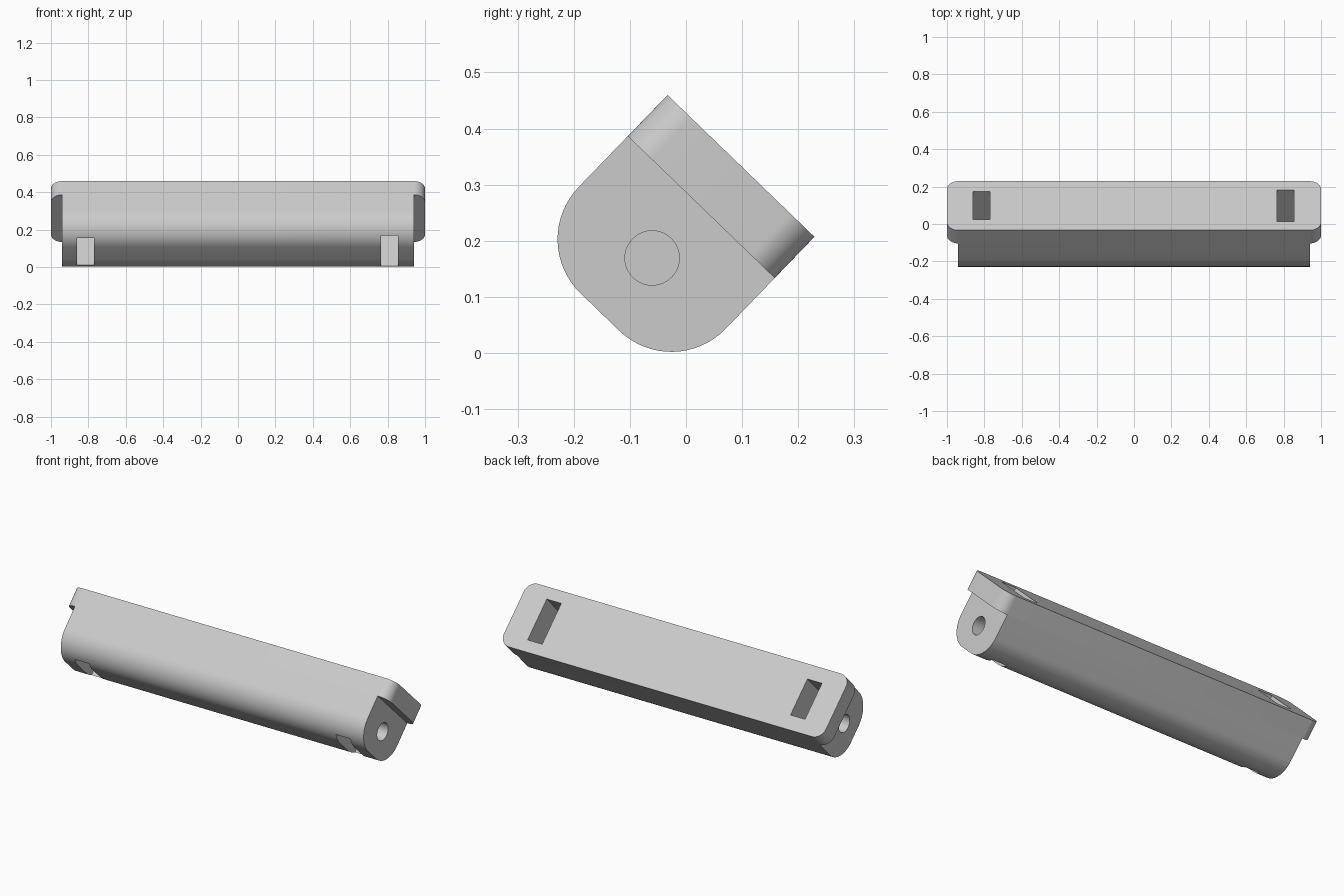
import bpy, bmesh, math
from mathutils import Matrix, Vector

default = bpy.data.objects.get("Cube")
if default:
    bpy.data.objects.remove(default, do_unlink=True)

grey = bpy.data.materials.new("plain grey")
grey.use_nodes = True
colour = (0.6, 0.6, 0.6, 1)
grey.diffuse_color = colour
grey.node_tree.nodes["Principled BSDF"].inputs["Base Color"].default_value = colour

# Sizes in the part's own tilted frame: x long, y across, z out of the plate
HALF_WIDTH, PLATE, DEPTH = 0.182, 0.102, 0.362
BODY_END, BODY_ROUND, PLATE_ROUND = 0.94, 0.134, 0.06
TILT = Matrix.Translation((0, 0.098, 0.3335)) @ Matrix.Rotation(math.radians(-44), 4, "X")


def arc(cx, cy, r, start, steps=16):
    """Quarter circle of points, anticlockwise from start degrees."""
    angles = [math.radians(start + 90 * i / steps) for i in range(steps + 1)]
    return [(cx + r * math.cos(a), cy + r * math.sin(a)) for a in angles]


def extrude(name, outline, to_3d, sweep):
    """Solid made by sweeping a flat outline along a vector."""
    bm = bmesh.new()
    face = bm.faces.new([bm.verts.new(to_3d(*p)) for p in outline])
    result = bmesh.ops.extrude_face_region(bm, geom=[face])
    moved = [g for g in result["geom"] if isinstance(g, bmesh.types.BMVert)]
    bmesh.ops.translate(bm, verts=moved, vec=Vector(sweep))
    bmesh.ops.recalc_face_normals(bm, faces=bm.faces)
    mesh = bpy.data.meshes.new(name)
    bm.to_mesh(mesh)
    bm.free()
    mesh.materials.append(grey)
    obj = bpy.data.objects.new(name, mesh)
    bpy.context.collection.objects.link(obj)
    obj.matrix_world = TILT
    return obj


# Body: bar with two rounded lower edges
c, low = HALF_WIDTH - BODY_ROUND, BODY_ROUND - DEPTH
section = [(-HALF_WIDTH, -PLATE)] + arc(-c, low, BODY_ROUND, 180)
section += arc(c, low, BODY_ROUND, 270) + [(HALF_WIDTH, -PLATE)]
body = extrude("body", section, lambda u, n: (-BODY_END, u, n), (2 * BODY_END, 0, 0))

# Plate: overhangs the body ends, with rounded corners
px, py = 1 - PLATE_ROUND, HALF_WIDTH - PLATE_ROUND
corners = [(px, py, 0), (-px, py, 90), (-px, -py, 180), (px, -py, 270)]
outline = [p for x, y, a in corners for p in arc(x, y, PLATE_ROUND, a)]
plate = extrude("top_plate", outline, lambda x, y: (x, y, -PLATE), (0, 0, PLATE))

# Cutters: a slot through each end and a pin hole from each end into its slot
cutters = []
for x0, x1, h in ((-0.86, -0.77, 0.104), (0.765, 0.855, 0.118)):
    rect = [(x0, -h), (x1, -h), (x1, h), (x0, h)]
    cutters.append(extrude("slot_cutter", rect, lambda x, y: (x, y, -0.5), (0, 0, 0.6)))
circle = [(0.0485 * math.cos(math.tau * i / 48), low + 0.0485 * math.sin(math.tau * i / 48))
          for i in range(48)]
for side in (-1, 1):
    cutters.append(extrude("hole_cutter", circle, lambda u, n: (side * 0.82, u, n),
                           (side * 0.2, 0, 0)))


def cut(obj, tools):
    bpy.context.view_layer.objects.active = obj
    for tool in tools:
        mod = obj.modifiers.new("cut", "BOOLEAN")
        mod.operation, mod.solver, mod.object = "DIFFERENCE", "EXACT", tool
        bpy.ops.object.modifier_apply(modifier=mod.name)


cut(body, cutters)
cut(plate, cutters[:2])
for tool in cutters:
    bpy.data.objects.remove(tool, do_unlink=True)

# Smooth the rounded sides, keep the edges sharp
bpy.ops.object.select_all(action="DESELECT")
for obj in (body, plate):
    obj.select_set(True)
bpy.context.view_layer.objects.active = body
bpy.ops.object.shade_smooth_by_angle(angle=math.radians(30))
